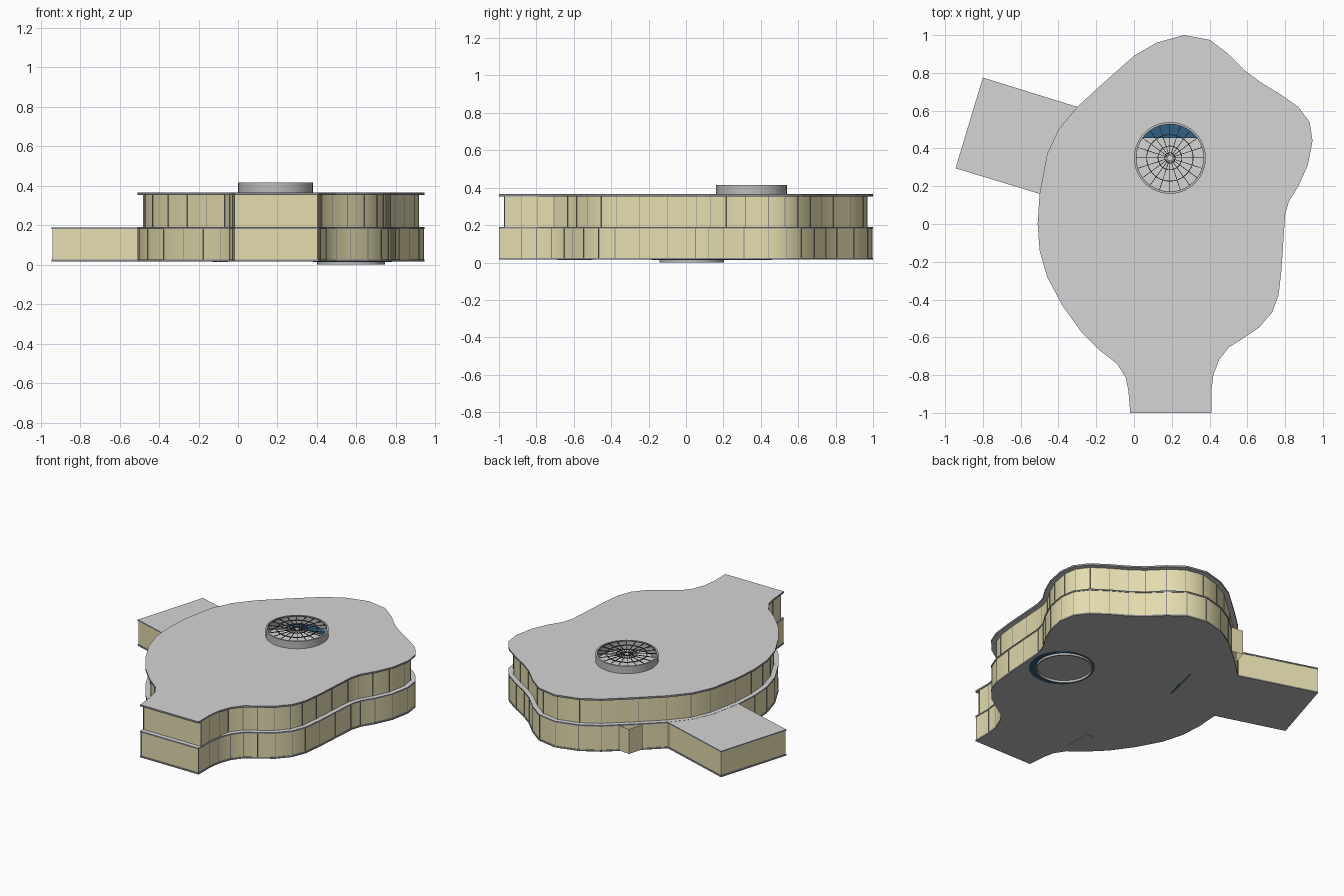
import bpy, bmesh, math
from mathutils import Vector

if "Cube" in bpy.data.objects:
    bpy.data.objects.remove(bpy.data.objects["Cube"], do_unlink=True)


def material(name, rgb):
    m = bpy.data.materials.new(name)
    m.use_nodes = True
    m.diffuse_color = (*rgb, 1)
    m.node_tree.nodes["Principled BSDF"].inputs["Base Color"].default_value = (*rgb, 1)
    return m


ROOF = material("light grey roof", (0.66, 0.66, 0.66))
GREY = material("grey concrete", (0.5, 0.5, 0.5))
CREAM = material("cream wall", (0.78, 0.72, 0.43))
TRIM = material("mid grey trim", (0.26, 0.26, 0.28))
DARK = material("dark frame", (0.08, 0.08, 0.08))
BLUE = material("deep blue", (0.03, 0.12, 0.22))


def finish(name, bm, mats, smooth=False):
    me = bpy.data.meshes.new(name)
    bm.to_mesh(me)
    bm.free()
    ob = bpy.data.objects.new(name, me)
    bpy.context.collection.objects.link(ob)
    for m in mats:
        me.materials.append(m)
    if smooth:
        bpy.ops.object.select_all(action="DESELECT")
        ob.select_set(True)
        bpy.context.view_layer.objects.active = ob
        bpy.ops.object.shade_smooth_by_angle(angle=math.radians(30))
    return ob


def circle(cx, cy, r, n=40):
    return [Vector((cx + r * math.cos(i * math.tau / n), cy + r * math.sin(i * math.tau / n)))
            for i in range(n)]


def inset(loop, d):
    """Mitred inward offset of a counter-clockwise loop."""
    out = []
    for i, p in enumerate(loop):
        a = (p - loop[i - 1]).normalized()
        b = (loop[(i + 1) % len(loop)] - p).normalized()
        na, nb = Vector((-a.y, a.x)), Vector((-b.y, b.x))
        out.append(p + (na + nb) * d / (1 + na.dot(nb)))
    return out


def prism(name, loops, z0, z1, mats, caps=True, smooth=False, closed=True):
    """Extruded outline; later loops are holes. mats = caps, sides."""
    bm = bmesh.new()
    rings = []
    for z in (z0, z1):
        level, edges = [], []
        for loop in loops:
            vs = [bm.verts.new((p.x, p.y, z)) for p in loop]
            level.append(vs)
            if caps:
                edges += [bm.edges.new((vs[i - 1], vs[i])) for i in range(len(vs))]
        rings.append(level)
        if caps:
            up = 1 if z == z1 else -1
            bmesh.ops.triangle_fill(bm, use_beauty=True, edges=edges, normal=(0, 0, up))
            for f in bm.faces:
                f.normal_update()
                if abs(f.calc_center_median().z - z) < 1e-6 and f.normal.z * up < 0:
                    f.normal_flip()
    for k, (lo, hi) in enumerate(zip(*rings)):
        for i in range(0 if closed else 1, len(lo)):
            quad = [lo[i - 1], lo[i], hi[i], hi[i - 1]]
            f = bm.faces.new(quad if k == 0 else quad[::-1])
            f.material_index = len(mats) - 1
    return finish(name, bm, mats, smooth)


def mullions(name, loop, z0, z1, w=0.004):
    bm = bmesh.new()
    for i, p in enumerate(loop):
        d = loop[(i + 1) % len(loop)] - loop[i - 1]
        ret = bmesh.ops.create_cube(bm, size=1)["verts"]
        bmesh.ops.scale(bm, vec=(w, w, z1 - z0), verts=ret)
        turn = Vector((1, 0, 0)).rotation_difference(d.to_3d()).to_matrix()
        bmesh.ops.rotate(bm, matrix=turn, verts=ret)
        bmesh.ops.translate(bm, vec=(p.x, p.y, (z0 + z1) / 2), verts=ret)
    return finish(name, bm, [TRIM])


def pts(pairs):
    return [Vector(p) for p in pairs]


# Building outline, counter-clockwise from the entrance
outline = pts([
    (-.02, -1), (.41, -1), (.41, -.88), (.42, -.8), (.45, -.72), (.5, -.655),
    (.57, -.61), (.66, -.55), (.73, -.47), (.765, -.38), (.78, -.25), (.79, -.1),
    (.8, .05), (.82, .12), (.87, .2), (.92, .31), (.945, .44), (.93, .54),
    (.87, .62), (.77, .69), (.67, .75), (.59, .81), (.5, .9), (.4, .975),
    (.265, 1), (.12, .96), (0, .89), (-.17, .74), (-.3, .62), (-.4, .5),
    (-.46, .37), (-.5, .16), (-.51, 0), (-.5, -.14), (-.46, -.28), (-.38, -.43),
    (-.28, -.57), (-.18, -.67), (-.09, -.74), (-.045, -.81), (-.03, -.88)])
wing = pts([(-.945, .295), (-.5, .16), (-.3, .62), (-.8, .775)])
SKY = (.19, .35)
opening = circle(*SKY, .18)

# The upper wall steps back, except along the sides of the entrance arm
lower_face = inset(outline, .004)
upper_face = [Vector((o.x, p.y)) if o.y < -.78 else p
              for o, p in zip(lower_face, inset(outline, .03))]

# Storeys: slabs and walls
prism("base_slab", [outline], .015, .025, [GREY, TRIM])
prism("middle_slab", [outline], .181, .19, [ROOF, TRIM])
prism("roof_slab", [outline, opening], .354, .366, [ROOF, TRIM])
for name, face, z0, z1 in (("lower", lower_face, .025, .181), ("upper", upper_face, .19, .354)):
    prism(name + "_wall", [face, inset(face, .01)], z0, z1, [CREAM], caps=False, smooth=True)
    mullions(name + "_mullions", face, z0, z1)

# Side wing
prism("wing_base", [wing], .016, .025, [GREY, TRIM])
prism("wing_wall", [inset(wing, .004)], .025, .181, [CREAM], caps=False)
prism("wing_roof", [wing], .181, .189, [ROOF, TRIM])

# Open angled screen wall beside the rear
screen = pts([(-.08, .82), (-.16, .83), (-.19, .73)])
prism("screen_wall", [screen], .02, .185, [CREAM], caps=False, closed=False)

# Blue pane at the rear of the skylight opening
pane = [p for p in circle(*SKY, .179, 60) if p.y > .455]
prism("skylight_pane", [pane], .358, .362, [BLUE])

# Skylight drum and its lattice
prism("skylight_drum", [circle(*SKY, .19), opening], .36, .415, [GREY], smooth=True)
for i, r in enumerate((.182, .125, .065, .03)):
    prism(f"skylight_ring_{i + 1}", [circle(*SKY, r), circle(*SKY, r - .004)], .408, .413, [DARK])
bm = bmesh.new()
for i in range(20):
    a = i * math.tau / 20
    out, side = Vector((math.cos(a), math.sin(a), 0)), Vector((-math.sin(a), math.cos(a), 0))
    base = Vector((*SKY, .408))
    corner = [[bm.verts.new(base + out * r + side * s * .0015 + Vector((0, 0, h)))
               for s, h in ((-1, 0), (1, 0), (1, .004), (-1, .004))] for r in (.014, .182)]
    for j in range(4):
        bm.faces.new((corner[0][j - 1], corner[0][j], corner[1][j], corner[1][j - 1]))
bmesh.ops.recalc_face_normals(bm, faces=bm.faces)
finish("skylight_spokes", bm, [DARK])

# Underside: round foundation ring with a blue surround, slit and plate
ring = circle(.573, .03, .172)
prism("foundation_ring", [ring, inset(ring, .008)], 0, .016, [GREY], smooth=True)
prism("foundation_surround", [circle(.579, .014, .198), inset(ring, .004)], .0135, .0155, [BLUE])
prism("underside_slit", [pts([(-.13, .2), (-.118, .2), (-.058, .46), (-.07, .46)])], .0145, .016, [BLUE])
prism("underside_plate", [pts([(-.11, -.69), (-.05, -.69), (-.05, -.5), (-.11, -.5)])], .013, .016, [GREY])
